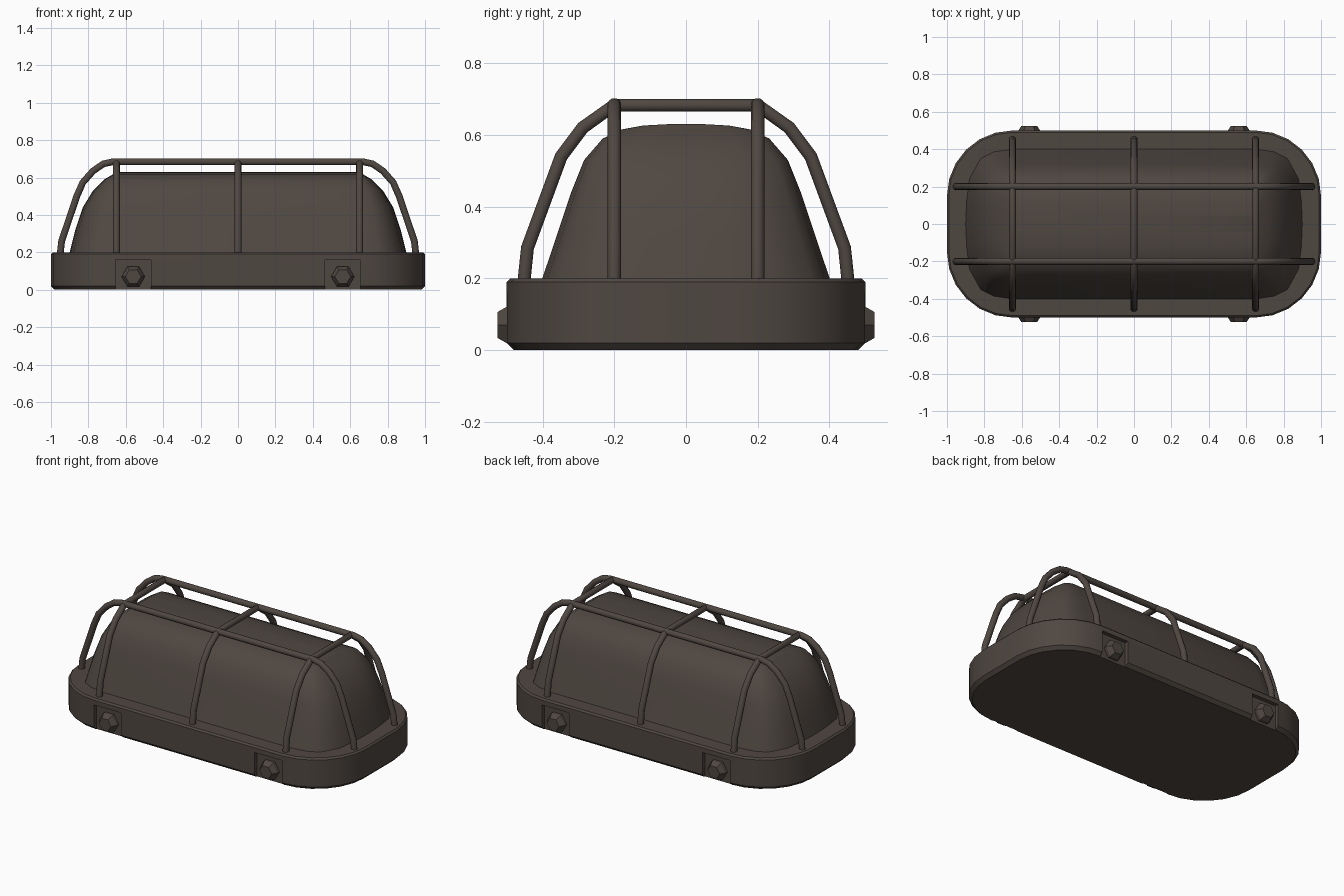
import bpy, bmesh, math

if "Cube" in bpy.data.objects:
    bpy.data.objects.remove(bpy.data.objects["Cube"])

mat = bpy.data.materials.new("dark bronze metal")
mat.diffuse_color = (0.078, 0.063, 0.053, 1)
mat.use_nodes = True
mat.node_tree.nodes["Principled BSDF"].inputs["Base Color"].default_value = mat.diffuse_color


def finish(ob, angle=35):
    if not ob.data.materials:
        ob.data.materials.append(mat)
    bpy.ops.object.select_all(action='DESELECT')
    ob.select_set(True)
    bpy.context.view_layer.objects.active = ob
    bpy.ops.object.shade_smooth_by_angle(angle=math.radians(angle))


def loft(name, rings, cap_top=True):
    """Skin a stack of equal-length rings and cap both ends."""
    bm = bmesh.new()
    vr = [[bm.verts.new(p) for p in r] for r in rings]
    n = len(vr[0])
    for a, b in zip(vr, vr[1:]):
        for i in range(n):
            j = (i + 1) % n
            bm.faces.new((a[i], a[j], b[j], b[i]))
    bm.faces.new(vr[0][::-1])
    if cap_top:
        bm.faces.new(vr[-1])
    bmesh.ops.recalc_face_normals(bm, faces=bm.faces)
    me = bpy.data.meshes.new(name)
    bm.to_mesh(me)
    bm.free()
    ob = bpy.data.objects.new(name, me)
    bpy.context.collection.objects.link(ob)
    ob.data.materials.append(mat)
    return ob


def mirror4(q):
    """Quarter outline (x,y>=0, running from +x axis to +y) to a full loop."""
    top = q + [(-x, y) for x, y in q[::-1]]
    low = [(x, -y) for x, y in top[::-1] if y > 1e-6]
    return top + low


# Base: rounded slab with small bevels
def base_ring(inset, z):
    r = 0.35 - inset
    q = [(0.65 + r * math.cos(k * math.pi / 12), 0.15 + r * math.sin(k * math.pi / 12))
         for k in range(7)]
    return [(x, y, z) for x, y in mirror4(q)]


base = loft("base", [base_ring(0.02, 0), base_ring(0.0, 0.02),
                     base_ring(0.0, 0.19), base_ring(0.01, 0.2)])

# Bolt pockets cut in the long sides of the base
for sx in (-1, 1):
    for sy in (-1, 1):
        bpy.ops.mesh.primitive_cube_add(size=1, location=(sx * 0.56, sy * 0.525, 0.055))
        cut = bpy.context.object
        cut.name = "pocket_cutter"
        cut.scale = (0.19, 0.1, 0.21)
        cut.hide_render = True
        mod = base.modifiers.new("pocket", 'BOOLEAN')
        mod.object = cut
        mod.operation = 'DIFFERENCE'
        mod.solver = 'EXACT'
        bpy.context.view_layer.objects.active = base
        bpy.ops.object.modifier_apply(modifier=mod.name)
        bpy.data.objects.remove(cut)
finish(base)

# Dome: outline shrinks upward, fully in y and only past x = 0.65 in x
quarter = [(0.9, 0.0), (0.895, 0.12), (0.88, 0.24), (0.82, 0.35), (0.75, 0.385), (0.65, 0.4)]
profile = [(0.19, 1.01, 1.01), (0.32, 0.9, 0.88), (0.44, 0.8, 0.72), (0.53, 0.71, 0.5),
           (0.59, 0.58, 0.26), (0.615, 0.45, 0.09), (0.626, 0.3, 0.03), (0.63, 0.12, 0.01)]
dome = loft("dome", [[(math.copysign(0.65 + (abs(x) - 0.65) * t, x), y * s, z)
                      for x, y in mirror4(quarter)] for z, s, t in profile])
finish(dome, 40)


# Cage of round bars
def bar(name, half, place):
    pts = half + [(-u, z) for u, z in half[::-1]]
    cu = bpy.data.curves.new(name, 'CURVE')
    cu.dimensions = '3D'
    cu.bevel_depth = 0.019
    cu.bevel_resolution = 3
    cu.use_fill_caps = True
    sp = cu.splines.new('POLY')
    sp.points.add(len(pts) - 1)
    for p, (u, z) in zip(sp.points, pts):
        p.co = (*place(u, z), 1)
    ob = bpy.data.objects.new(name, cu)
    bpy.context.collection.objects.link(ob)
    bpy.ops.object.select_all(action='DESELECT')
    ob.select_set(True)
    bpy.context.view_layer.objects.active = ob
    bpy.ops.object.convert(target='MESH')
    finish(bpy.context.object, 50)


long_path = [(0.952, 0.18), (0.943, 0.26), (0.862, 0.5), (0.83, 0.573),
             (0.775, 0.635), (0.72, 0.673), (0.67, 0.684)]
cross_path = [(0.453, 0.18), (0.442, 0.285), (0.348, 0.54), (0.288, 0.62), (0.2, 0.683)]
for y in (-0.2, 0.2):
    bar("long_cage_bar", long_path, lambda u, z, y=y: (u, y, z))
for x in (-0.65, 0, 0.65):
    bar("cross_cage_bar", cross_path, lambda u, z, x=x: (x, u, z))

# Tapered hex bolts sitting in the pockets
for sx in (-1, 1):
    for sy in (-1, 1):
        rings = [[(sx * 0.56 + r * math.cos(k * math.pi / 3), sy * y,
                   0.07 + r * math.sin(k * math.pi / 3)) for k in range(6)]
                 for r, y in ((0.062, 0.46), (0.062, 0.495), (0.042, 0.525))]
        finish(loft("hex_bolt", rings), 20)
